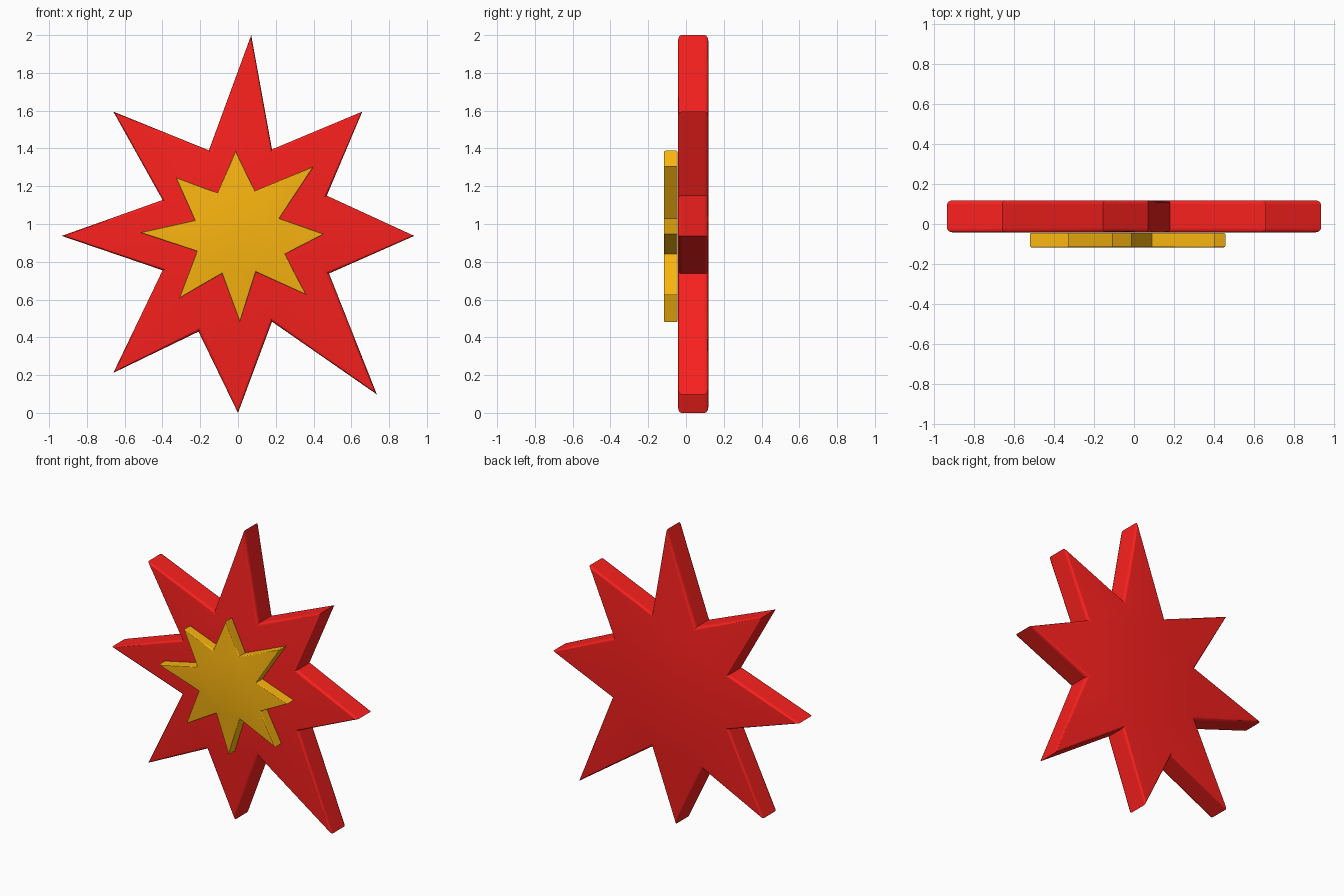
import bpy, bmesh, math
from mathutils import Vector

if "Cube" in bpy.data.objects:
    bpy.data.objects.remove(bpy.data.objects["Cube"])

def material(name, color):
    m = bpy.data.materials.new(name)
    m.diffuse_color = color
    m.use_nodes = True
    m.node_tree.nodes["Principled BSDF"].inputs["Base Color"].default_value = m.diffuse_color
    return m

def star_plate(name, outline, y_front, y_back, r, inset, mat, segs=4):
    """Extruded star whose front and back rims are rounded inwards."""
    pts = [Vector(p) for p in outline]          # clockwise seen from the front
    n = len(pts)
    inward = []
    for i in range(n):
        a = (pts[i] - pts[i - 1]).normalized()
        b = (pts[(i + 1) % n] - pts[i]).normalized()
        t = (a + b).normalized()
        inward.append(Vector((t.y, -t.x)))
    # (inset, y) profile from front face to back face
    arc = [math.pi / 2 * k / segs for k in range(segs + 1)]
    prof = [(inset * (1 - math.sin(a)), y_front + r * (1 - math.cos(a))) for a in arc]
    prof += [(d, y_front + y_back - y) for d, y in reversed(prof)]
    bm = bmesh.new()
    rings = []
    for d, y in prof:
        ring = []
        for p, v in zip(pts, inward):
            q = p + v * d
            ring.append(bm.verts.new((q.x, y, q.y)))
        rings.append(ring)
    for r0, r1 in zip(rings, rings[1:]):
        for i in range(n):
            j = (i + 1) % n
            bm.faces.new((r0[i], r0[j], r1[j], r1[i]))
    bm.faces.new(rings[0])
    bm.faces.new(rings[-1])
    bmesh.ops.recalc_face_normals(bm, faces=bm.faces)
    # smooth rims, crisp corners and crisp side walls
    for f in bm.faces:
        f.smooth = True
    for e in bm.edges:
        e.smooth = e.calc_face_angle() < math.radians(30)
    for ring in (rings[segs], rings[segs + 1]):
        for i in range(n):
            bm.edges.get((ring[i - 1], ring[i])).smooth = False
    me = bpy.data.meshes.new(name)
    bm.to_mesh(me)
    bm.free()
    me.materials.append(mat)
    ob = bpy.data.objects.new(name, me)
    bpy.context.collection.objects.link(ob)
    return ob

# Outer red burst
red = [(0.07, 2.0), (0.18, 1.395), (0.658, 1.595), (0.47, 1.15),
       (0.933, 0.937), (0.482, 0.738), (0.735, 0.098), (0.18, 0.483),
       (0, 0), (-0.209, 0.43), (-0.66, 0.212), (-0.399, 0.755),
       (-0.933, 0.937), (-0.399, 1.127), (-0.66, 1.595), (-0.154, 1.39)]
star_plate("outer_burst", red, -0.042, 0.118, 0.019, 0.03,
           material("red", (0.95, 0.015, 0.013, 1)))

# Inner yellow burst on the front
yellow = [(-0.013, 1.388), (0.09, 1.175), (0.402, 1.306), (0.22, 1.03),
          (0.456, 0.947), (0.25, 0.84), (0.362, 0.625), (0.095, 0.745),
          (0.01, 0.48), (-0.085, 0.737), (-0.312, 0.606), (-0.218, 0.855),
          (-0.52, 0.955), (-0.229, 1.02), (-0.33, 1.247), (-0.108, 1.165)]
star_plate("inner_burst", yellow, -0.117, -0.044, 0.008, 0.012,
           material("yellow", (0.95, 0.46, 0.005, 1)))
